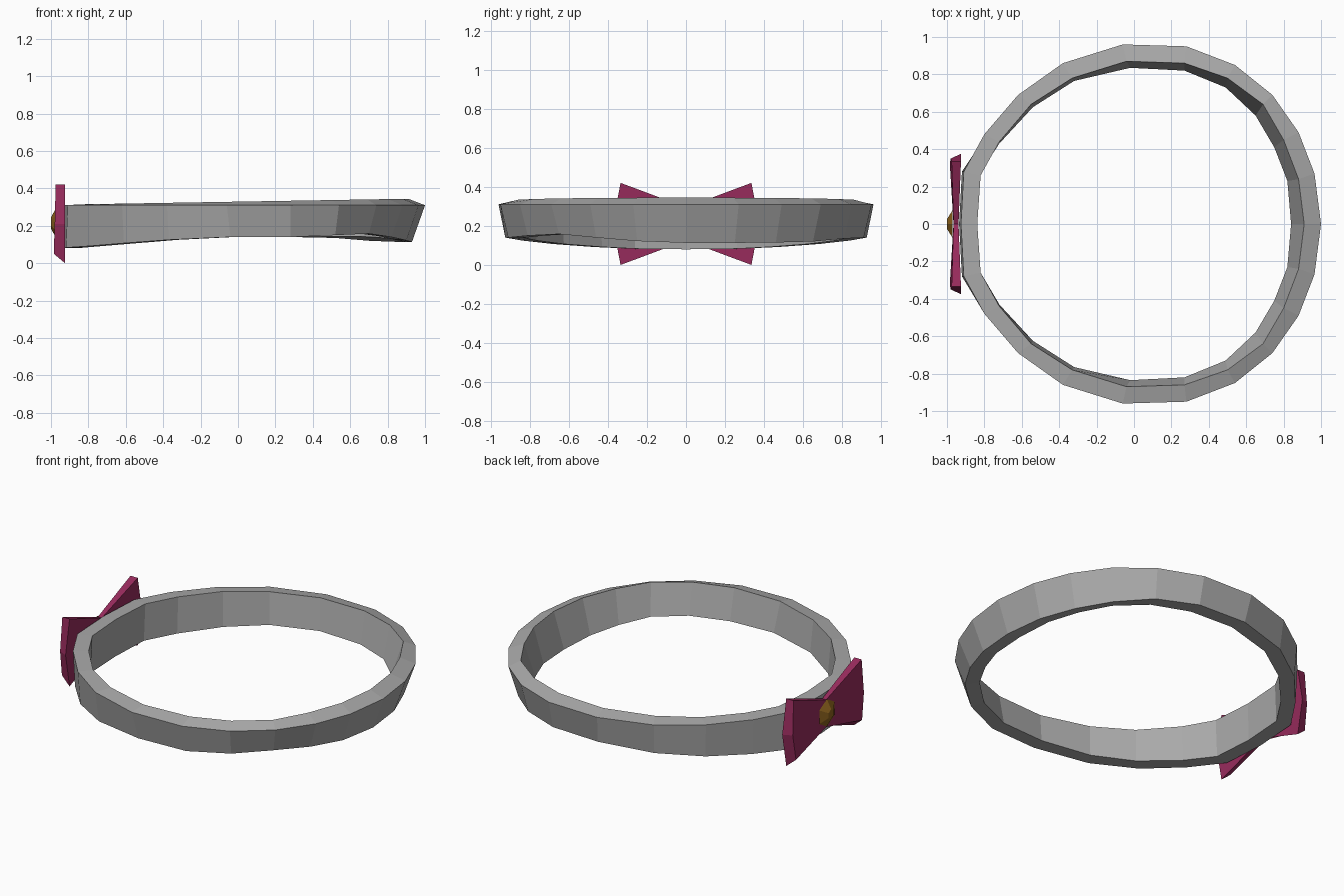
import bpy, bmesh, math
from mathutils import Matrix

if "Cube" in bpy.data.objects:
    bpy.data.objects.remove(bpy.data.objects["Cube"])


def make_object(name, bm, color):
    bmesh.ops.recalc_face_normals(bm, faces=bm.faces[:])
    me = bpy.data.meshes.new(name)
    bm.to_mesh(me)
    bm.free()
    ob = bpy.data.objects.new(name, me)
    bpy.context.collection.objects.link(ob)
    mat = bpy.data.materials.new(name + "_material")
    mat.diffuse_color = (*color, 1)
    mat.use_nodes = True
    mat.node_tree.nodes["Principled BSDF"].inputs["Base Color"].default_value = mat.diffuse_color
    me.materials.append(mat)
    return ob


# Collar band: half outlines (x, y) from right to left, mirrored in y
outer_top = [(1, 0), (.965, .27), (.88, .49), (.74, .69), (.54, .85), (.28, .95),
             (-.06, .96), (-.38, .86), (-.62, .69), (-.80, .48), (-.91, .28), (-.925, 0)]
inner_top = [(.91, 0), (.88, .24), (.80, .45), (.69, .64), (.50, .78), (.27, .86),
             (-.04, .87), (-.33, .78), (-.55, .64), (-.72, .44), (-.82, .26), (-.838, 0)]
inner_low = [(.84, 0), (.82, .23), (.75, .41), (.65, .58), (.49, .73), (.27, .82),
             (-.02, .835), (-.32, .765), (-.54, .625), (-.72, .43), (-.83, .26), (-.845, 0)]
outer_low = [(.93, 0), (.90, .25), (.82, .46), (.70, .65), (.52, .81), (.28, .91),
             (-.04, .925), (-.37, .84), (-.61, .68), (-.79, .475), (-.92, .28), (-.935, 0)]
# Lower edge heights: the front right arches up a little more than the back
low_left = [.14, .14, .125, .107, .092, .083, .08]
outer_back = [.113, .113, .115, .12, .135] + low_left
outer_front = [.113, .122, .14, .158, .15] + low_left
inner_back = [.125, .13, .138, .143, .143] + low_left
inner_front = [.125, .13, .145, .158, .15] + low_left
flat = [.31] * 12
rise = [.329 + .017 * x for x, y in inner_top]

bm = bmesh.new()
loops = []
for outline, zb, zf in ((outer_top, flat, flat), (inner_top, rise, rise),
                        (inner_low, inner_back, inner_front),
                        (outer_low, outer_back, outer_front)):
    full = [(x, y, z) for (x, y), z in zip(outline, zb)]
    full += [(x, -y, z) for (x, y), z in list(zip(outline, zf))[-2:0:-1]]
    loops.append([bm.verts.new(p) for p in full])
for k in range(4):
    a, b = loops[k], loops[(k + 1) % 4]
    for i in range(len(a)):
        j = (i + 1) % len(a)
        bm.faces.new((a[i], a[j], b[j], b[i]))
make_object("collar_band", bm, (.40, .40, .40))

# Bow wings: narrow centre section flaring to a wide bulged end
centre = [(-.938, 0, .295), (-.938, 0, .21), (-.938, 0, .125),
          (-.965, 0, .125), (-.965, 0, .21), (-.965, 0, .295)]
end = [(-.925, .335, .42), (-.925, .375, .21), (-.925, .335, 0),
       (-.985, .325, .05), (-.98, .35, .21), (-.975, .335, .42)]
for side, name in ((1, "bow_wing_back"), (-1, "bow_wing_front")):
    bm = bmesh.new()
    a, b = [[bm.verts.new((x, y * side, z)) for x, y, z in s] for s in (centre, end)]
    for i in range(6):
        j = (i + 1) % 6
        bm.faces.new((a[i], a[j], b[j], b[i]))
    for s in (a, b):
        bm.faces.new((s[0], s[1], s[4], s[5]))
        bm.faces.new((s[1], s[2], s[3], s[4]))
    make_object(name, bm, (.31, .024, .107))

# Bow knot: faceted six-sided stud pointing outward
bm = bmesh.new()
bmesh.ops.create_cone(bm, cap_ends=True, segments=6, radius1=.085, radius2=.03, depth=.03,
                      matrix=Matrix.Translation((-.985, 0, .215))
                      @ Matrix.Rotation(-math.pi / 2, 4, 'Y')
                      @ Matrix.Rotation(math.pi / 2, 4, 'Z'))
make_object("bow_knot", bm, (.26, .12, .012))
